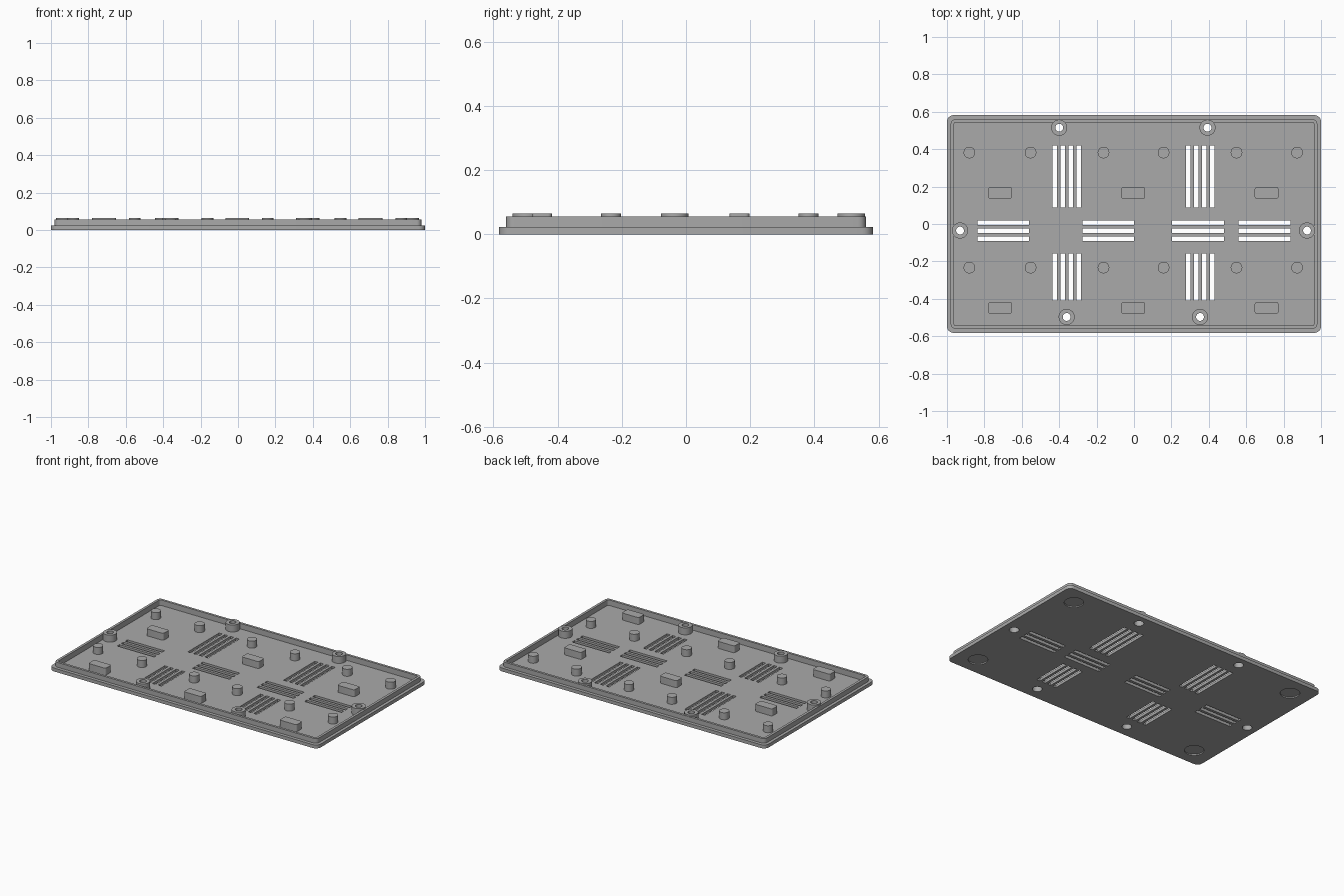
import bpy, bmesh, math

cube = bpy.data.objects.get("Cube")
if cube:
    bpy.data.objects.remove(cube, do_unlink=True)

FLOOR, FLANGE, LIP, TOP = 0.018, 0.023, 0.055, 0.065

grey = bpy.data.materials.new("mid grey plastic")
grey.use_nodes = True
grey.diffuse_color = (0.4, 0.4, 0.4, 1)
grey.node_tree.nodes["Principled BSDF"].inputs["Base Color"].default_value = (0.4, 0.4, 0.4, 1)


def rounded(cx, cy, hx, hy, r, steps=6):
    """Outline of a rounded rectangle; hx = hy = r gives a circle."""
    pts = []
    for k, (sx, sy) in enumerate(((1, 1), (-1, 1), (-1, -1), (1, -1))):
        for i in range(steps + 1):
            if hx == r and i == steps:
                continue
            a = math.pi / 2 * (k + i / steps)
            pts.append((cx + sx * (hx - r) + r * math.cos(a),
                        cy + sy * (hy - r) + r * math.sin(a)))
    return pts


def box(cx, cy, hx, hy):
    return [(cx - hx, cy - hy), (cx + hx, cy - hy), (cx + hx, cy + hy), (cx - hx, cy + hy)]


def disc(cx, cy, r):
    return rounded(cx, cy, r, r, r, 8)


def solid(name, prisms):
    """Object made of upright prisms, each given as (outline, bottom, top)."""
    bm = bmesh.new()
    for pts, z0, z1 in prisms:
        low = [bm.verts.new((x, y, z0)) for x, y in pts]
        high = [bm.verts.new((x, y, z1)) for x, y in pts]
        bm.faces.new(low[::-1])
        bm.faces.new(high)
        for i in range(len(pts)):
            j = (i + 1) % len(pts)
            bm.faces.new((low[i], low[j], high[j], high[i]))
    mesh = bpy.data.meshes.new(name)
    bm.to_mesh(mesh)
    bm.free()
    mesh.materials.append(grey)
    ob = bpy.data.objects.new(name, mesh)
    bpy.context.collection.objects.link(ob)
    return ob


def boolean(ob, other, operation):
    mod = ob.modifiers.new(other.name, 'BOOLEAN')
    mod.operation, mod.solver, mod.object = operation, 'EXACT', other
    other.hide_render = True
    other.hide_set(True)
    bpy.context.view_layer.objects.active = ob
    bpy.ops.object.modifier_apply(modifier=mod.name)
    bpy.data.objects.remove(other, do_unlink=True)


# Tray: flange, upright lip and sunken floor
tray = solid("tray", [(rounded(0, 0, 1, 0.582, 0.035), 0, FLANGE)])
boolean(tray, solid("lip", [(rounded(0, 0, 0.98, 0.56, 0.025), 0.01, LIP)]), 'UNION')
boolean(tray, solid("hollow", [(rounded(0, 0, 0.963, 0.544, 0.012), FLOOR, 0.2)]), 'DIFFERENCE')

# Screw bosses
screws = [(-0.40, 0.515), (0.393, 0.515), (-0.93, -0.035),
          (0.925, -0.035), (-0.36, -0.497), (0.353, -0.497)]
boolean(tray, solid("screw_bosses", [(disc(x, y, 0.043), 0.01, TOP) for x, y in screws]), 'UNION')

# Ventilation slots: groups of four across and groups of three along
slots = []
for cx in (-0.36, 0.354):
    for i in range(4):
        x = cx + (i - 1.5) * 0.0425
        slots += [box(x, 0.254, 0.012, 0.167), box(x, -0.284, 0.012, 0.126)]
for cx in (-0.7, -0.138, 0.342, 0.698):
    slots += [box(cx, -0.036 + i * 0.0425, 0.138, 0.012) for i in (-1, 0, 1)]
boolean(tray, solid("slot_cutter", [(s, -0.1, 0.1) for s in slots]), 'DIFFERENCE')

# Screw holes, counterbored from below, and shallow foot recesses
boolean(tray, solid("hole_cutter", [(disc(x, y, 0.021), -0.1, 0.1) for x, y in screws]), 'DIFFERENCE')
under = [(disc(x, y, 0.03), -0.1, 0.035) for x, y in screws]
under += [(disc(sx * 0.86, sy * 0.455, 0.06), -0.1, 0.008) for sx in (-1, 1) for sy in (-1, 1)]
boolean(tray, solid("underside_cutter", under), 'DIFFERENCE')

# Round support pegs
pegs = solid("support_pegs", [(disc(x, y, 0.031), FLOOR - 0.004, TOP)
                              for x in (-0.88, -0.553, -0.163, 0.158, 0.548, 0.872)
                              for y in (0.382, -0.233)])

# Rounded support blocks
blocks = solid("support_blocks", [(rounded(x, y, 0.064, 0.031, 0.012, 4), FLOOR - 0.004, TOP)
                                  for x in (-0.716, -0.004, 0.709) for y in (0.166, -0.449)])

# Smooth the round walls, keep the edges crisp
for ob in (tray, pegs, blocks):
    bpy.ops.object.select_all(action='DESELECT')
    ob.select_set(True)
    bpy.context.view_layer.objects.active = ob
    bpy.ops.object.shade_smooth_by_angle(angle=math.radians(30))
